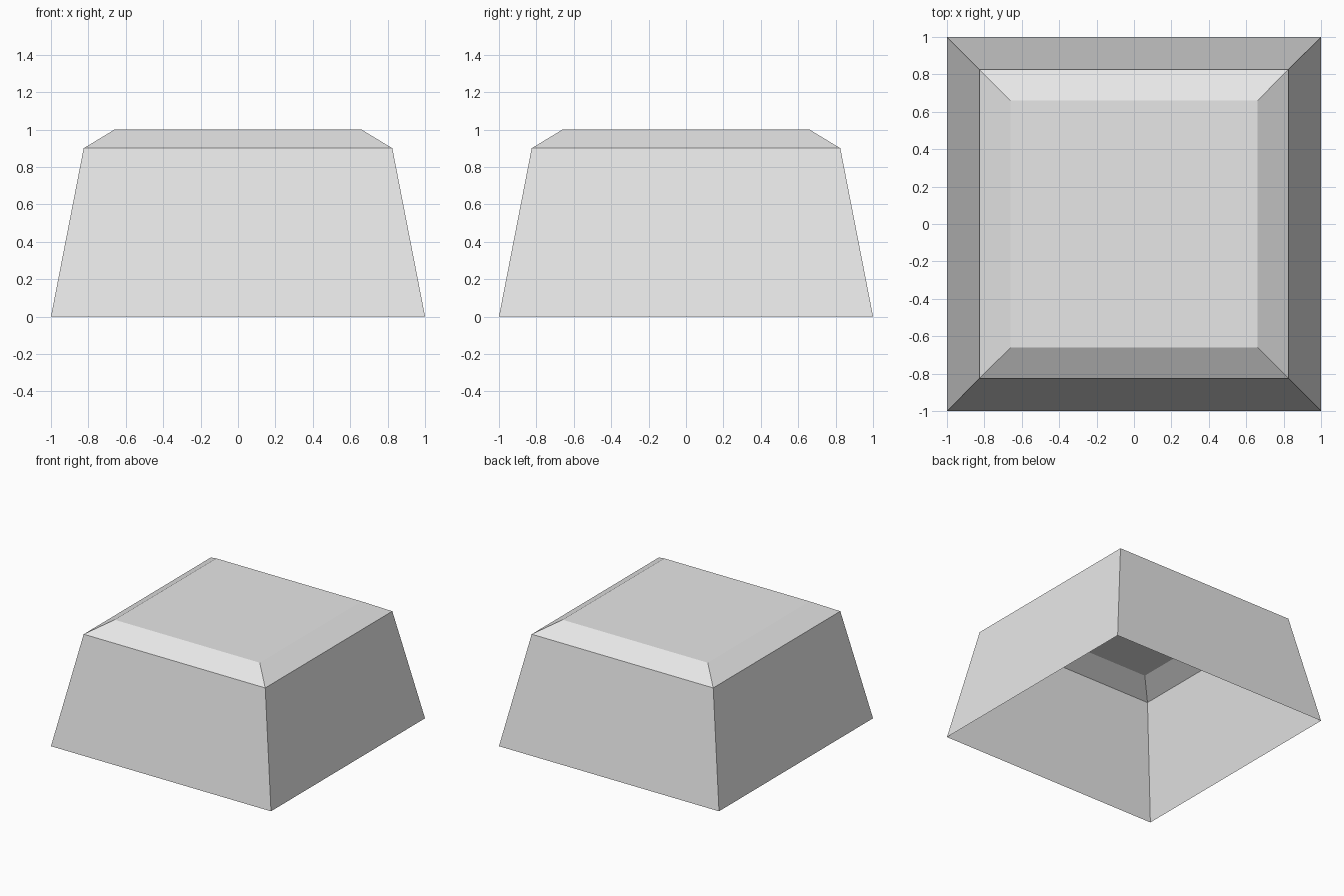
import bpy
import bmesh

default_cube = bpy.data.objects.get("Cube")
if default_cube:
    bpy.data.objects.remove(default_cube, do_unlink=True)

# One plain grey material
grey = bpy.data.materials.new("light_grey")
grey.use_nodes = True
colour = (0.8, 0.8, 0.8, 1.0)
grey.diffuse_color = colour
grey.node_tree.nodes["Principled BSDF"].inputs["Base Color"].default_value = colour

# Profile of the shell: half width and height of each square ring
PROFILE = [(1.0, 0.0), (0.825, 0.9), (0.66, 1.0)]
CORNERS = [(-1, -1), (1, -1), (1, 1), (-1, 1)]

bm = bmesh.new()
rings = [[bm.verts.new((sx * half, sy * half, z)) for sx, sy in CORNERS]
         for half, z in PROFILE]

# Sloping walls and bevelled shoulder
for lower, upper in zip(rings, rings[1:]):
    for i in range(4):
        j = (i + 1) % 4
        bm.faces.new((lower[i], lower[j], upper[j], upper[i]))

# Flat top; the underside stays open
bm.faces.new(rings[-1])

mesh = bpy.data.meshes.new("tapered_cap")
bm.to_mesh(mesh)
bm.free()
mesh.materials.append(grey)
cap = bpy.data.objects.new("tapered_cap", mesh)
bpy.context.collection.objects.link(cap)
